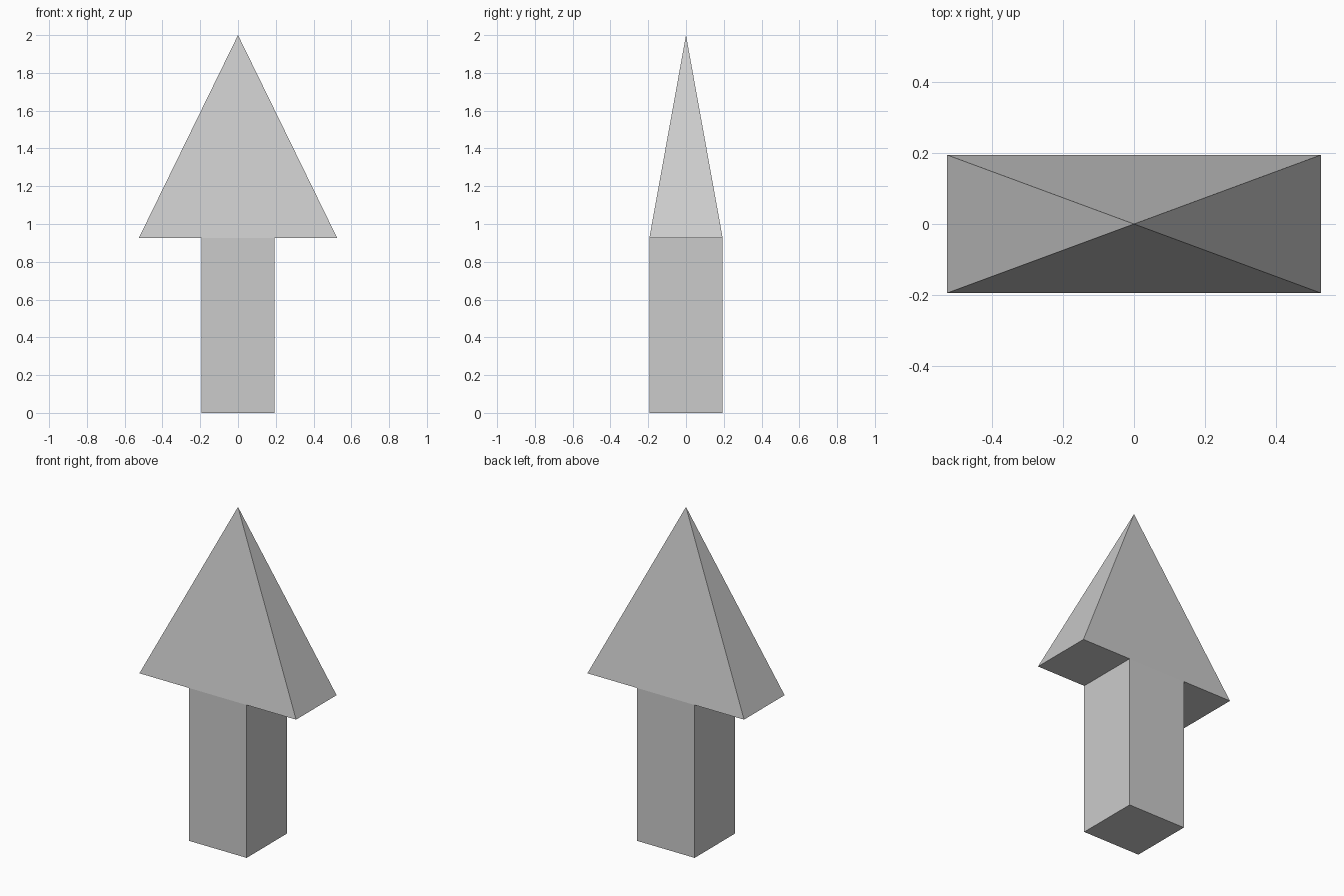
import bpy
import bmesh

if "Cube" in bpy.data.objects:
    bpy.data.objects.remove(bpy.data.objects["Cube"])

SHAFT, HEAD, DEPTH = 0.194, 0.525, 0.194   # half widths and half depth
NECK, TIP = 0.926, 2.0                     # heights

bm = bmesh.new()


def row(y, z, xs):
    return [bm.verts.new((x, y, z)) for x in xs]


# Matching front and back outlines
foot_f, foot_b = (row(y, 0, (-SHAFT, SHAFT)) for y in (-DEPTH, DEPTH))
neck_f, neck_b = (row(y, NECK, (-HEAD, -SHAFT, SHAFT, HEAD)) for y in (-DEPTH, DEPTH))
tip = bm.verts.new((0, 0, TIP))

# Front and back: shaft walls and broad pyramid slopes
for foot, neck in ((foot_f, neck_f), (foot_b, neck_b)):
    bm.faces.new((foot[0], foot[1], neck[2], neck[1]))
    bm.faces.new((*neck, tip))

# Left and right: shaft wall, overhang underside, narrow slope
for s, inner, outer in ((0, 1, 0), (1, 2, 3)):
    bm.faces.new((foot_f[s], foot_b[s], neck_b[inner], neck_f[inner]))
    bm.faces.new((neck_f[inner], neck_b[inner], neck_b[outer], neck_f[outer]))
    bm.faces.new((neck_f[outer], neck_b[outer], tip))

# Shaft underside
bm.faces.new((*foot_f, *reversed(foot_b)))

bmesh.ops.recalc_face_normals(bm, faces=bm.faces[:])
mesh = bpy.data.meshes.new("arrow")
bm.to_mesh(mesh)
bm.free()
bpy.context.collection.objects.link(bpy.data.objects.new("arrow", mesh))
